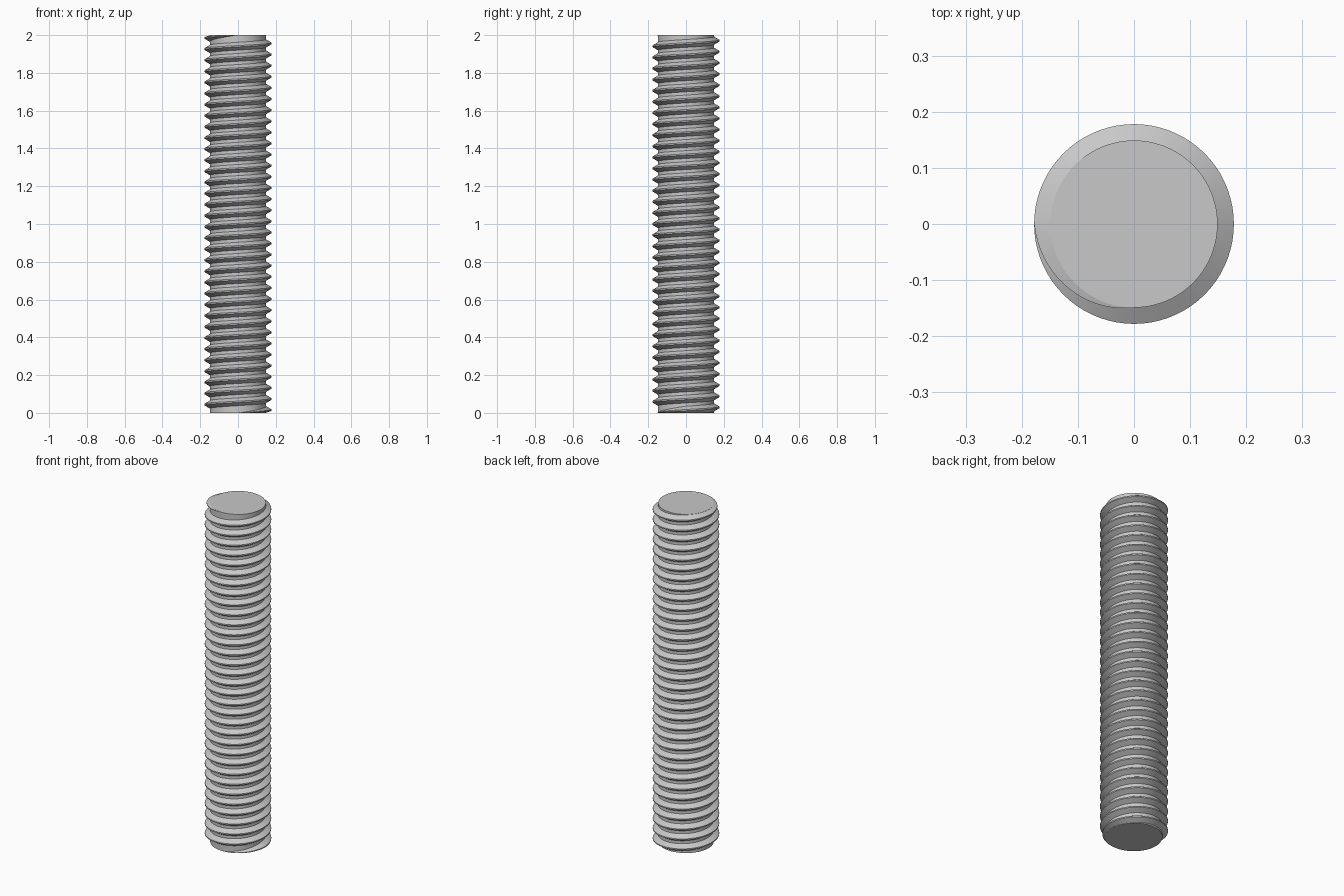
import bpy
import bmesh
from math import cos, sin, pi, radians

if "Cube" in bpy.data.objects:
    bpy.data.objects.remove(bpy.data.objects["Cube"], do_unlink=True)

LENGTH = 2.0
CORE_R = 0.149
CREST_R = 0.178
TURNS = 34
STEPS = 72                      # segments per turn
PITCH = LENGTH / TURNS

steel = bpy.data.materials.new("steel grey")
steel.use_nodes = True
colour = (0.58, 0.58, 0.58, 1.0)
steel.diffuse_color = colour
steel.node_tree.nodes["Principled BSDF"].inputs["Base Color"].default_value = colour


def finish(name, bm):
    """Turn a bmesh into a shaded steel object."""
    bmesh.ops.recalc_face_normals(bm, faces=bm.faces)
    mesh = bpy.data.meshes.new(name)
    bm.to_mesh(mesh)
    bm.free()
    mesh.materials.append(steel)
    obj = bpy.data.objects.new(name, mesh)
    bpy.context.collection.objects.link(obj)
    bpy.ops.object.select_all(action='DESELECT')
    obj.select_set(True)
    bpy.context.view_layer.objects.active = obj
    bpy.ops.object.shade_smooth_by_angle(angle=radians(30))
    return obj


# Plain cylindrical core of the rod
bm = bmesh.new()
bmesh.ops.create_cone(bm, cap_ends=True, segments=STEPS, radius1=CORE_R,
                      radius2=CORE_R, depth=LENGTH)
bmesh.ops.translate(bm, verts=bm.verts, vec=(0, 0, LENGTH / 2))
finish("rod_core", bm)

# Right-hand thread: a tooth section swept up a helix, running out at both ends
tooth = [(-0.002, -0.022), (CREST_R - CORE_R, -0.0035),
         (CREST_R - CORE_R, 0.0035), (-0.002, 0.022)]
bm = bmesh.new()
total = TURNS * STEPS
previous = None
for i in range(total + 1):
    turn = i / STEPS
    angle = -pi / 2 + 2 * pi * turn
    fade = max(0.02, min(1, 4 * turn, 4 * (TURNS - turn)))
    ring = []
    for out, rise in tooth:
        r = CORE_R + out * (fade if out > 0 else 1)
        z = min(LENGTH, max(0, turn * PITCH + rise * fade))
        ring.append(bm.verts.new((r * cos(angle), r * sin(angle), z)))
    if previous:
        for a in range(len(tooth) - 1):
            bm.faces.new((previous[a], previous[a + 1], ring[a + 1], ring[a]))
    previous = ring
finish("helical_thread", bm)
